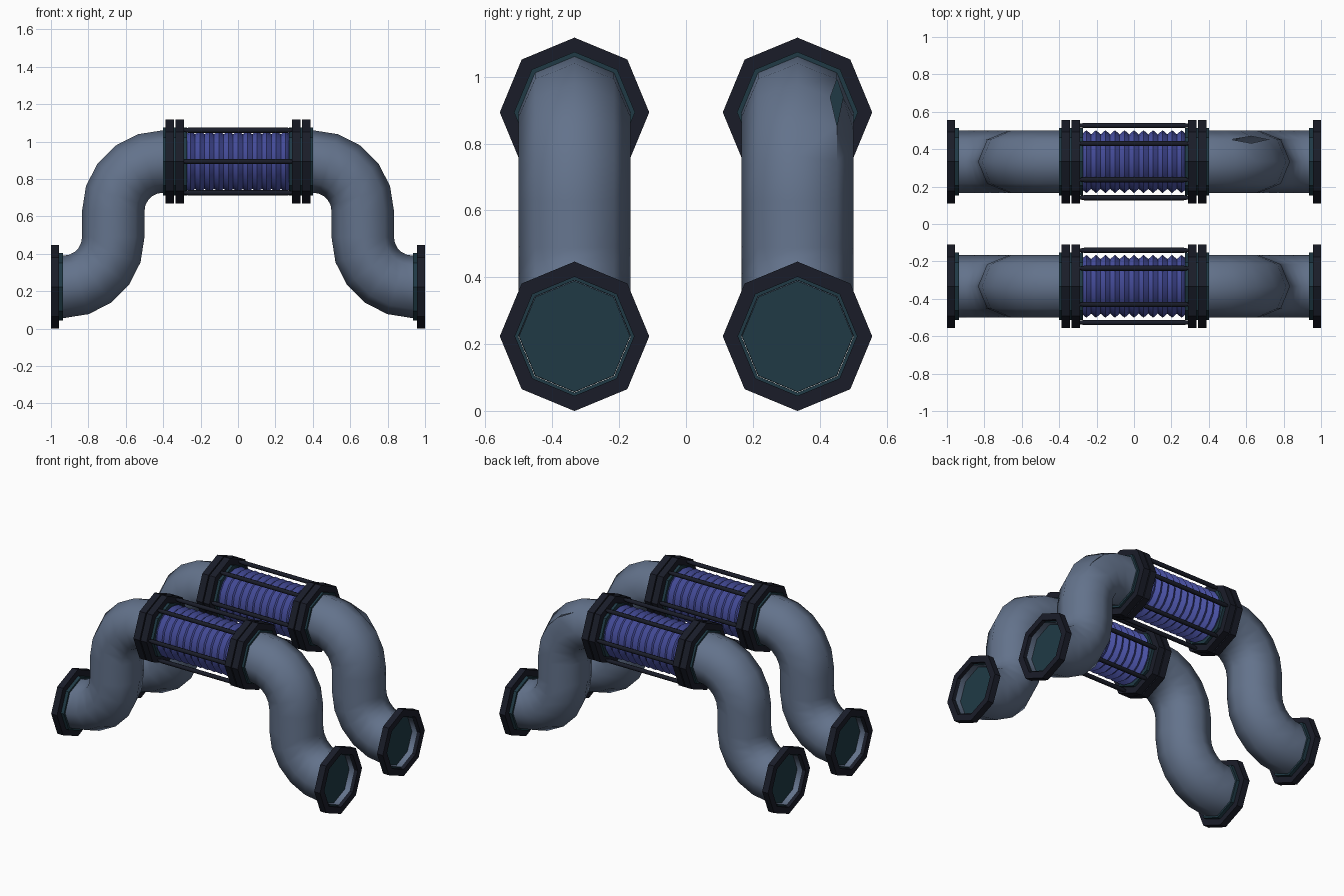
import bpy, bmesh
from math import cos, sin, pi, radians

if "Cube" in bpy.data.objects:
    bpy.data.objects.remove(bpy.data.objects["Cube"])

R_F = 0.2235            # flange radius
Z_LOW, Z_TOP = R_F, 0.8935
R_P = 0.167             # pipe radius
SIDES = 8


def material(name, rgb):
    m = bpy.data.materials.new(name)
    m.diffuse_color = (*rgb, 1)
    m.use_nodes = True
    m.node_tree.nodes["Principled BSDF"].inputs["Base Color"].default_value = m.diffuse_color
    return m


SLATE = material("slate", (0.125, 0.17, 0.26))
DARK = material("dark", (0.010, 0.012, 0.022))
TEAL = material("teal", (0.014, 0.042, 0.06))
PURPLE = material("purple", (0.065, 0.08, 0.36))


def finish(bm, name, mat, smooth=None):
    me = bpy.data.meshes.new(name)
    bm.to_mesh(me)
    bm.free()
    me.materials.append(mat)
    ob = bpy.data.objects.new(name, me)
    bpy.context.collection.objects.link(ob)
    if smooth:
        bpy.ops.object.select_all(action='DESELECT')
        ob.select_set(True)
        bpy.context.view_layer.objects.active = ob
        bpy.ops.object.shade_smooth_by_angle(angle=radians(smooth))
    return ob


def skin(rings, loop=False):
    """Join rings of points with quads."""
    bm = bmesh.new()
    vs = [[bm.verts.new(p) for p in ring] for ring in rings]
    n = len(vs[0])
    for i in range(len(vs) if loop else len(vs) - 1):
        a, b = vs[i], vs[(i + 1) % len(vs)]
        for k in range(n):
            bm.faces.new((a[k], a[(k + 1) % n], b[(k + 1) % n], b[k]))
    bmesh.ops.recalc_face_normals(bm, faces=bm.faces)
    return bm, vs


def lathe(name, profile, y, z, mat, sides=SIDES, loop=False, smooth=None):
    """Turn (x, radius) points about a line along x; first corner points up."""
    rings = [[(x, y + r * sin(2 * pi * k / sides), z + r * cos(2 * pi * k / sides))
              for k in range(sides)] for x, r in profile]
    bm, vs = skin(rings, loop)
    if not loop:
        bm.faces.new(vs[0])
        bm.faces.new(vs[-1])
        bmesh.ops.recalc_face_normals(bm, faces=bm.faces)
    return finish(bm, name, mat, smooth)


def ring(name, x0, x1, r_in, r_out, y, z, mat, s):
    lathe(name, [(s * x0, r_in), (s * x0, r_out), (s * x1, r_out), (s * x1, r_in)],
          y, z, mat, loop=True)


def pipe(name, y, s, torn):
    # centreline stations: x, z, direction angle of the cross-section
    bend = 0.265
    path = [(0.985, Z_LOW, 0)]
    for i in range(6):
        a = radians(18 * i)
        path.append((0.932 - bend * sin(a), Z_LOW + bend - bend * cos(a), a))
    for i in range(6):
        a = radians(18 * i)
        path.append((0.402 + bend * cos(a), Z_TOP - bend + bend * sin(a), pi / 2 - a))
    path.append((0.34, Z_TOP, 0))
    rings = []
    for x, z, a in path:
        rings.append([(s * (x + R_P * cos(t) * sin(a)), y + R_P * sin(t),
                       z + R_P * cos(t) * cos(a))
                      for t in (2 * pi * k / SIDES for k in range(SIDES))])
    bm, vs = skin(rings)
    if torn:
        # open a narrow tear along the outer edge of the upper bend
        column = [vs[i][1] for i in range(8, 12)]
        edges = [bm.edges.get((column[i], column[i + 1])) for i in range(3)]
        spot = column[2].co.copy()
        bmesh.ops.split_edges(bm, edges=edges)
        pair = [v for v in bm.verts if (v.co - spot).length < 1e-5]
        pair.sort(key=lambda v: sum(f.calc_center_median().y for f in v.link_faces)
                  / len(v.link_faces))
        pair[0].co.y -= 0.02
        pair[-1].co.y += 0.018
    finish(bm, name, SLATE, 60)


for tag, y in (("front", -0.3335), ("back", 0.3335)):
    for side, s in (("left", -1), ("right", 1)):
        n = f"{tag}_{side}"
        pipe(n + "_pipe", y, s, tag == "back" and side == "right")
        # open end: flange, collar and recessed plug
        ring(n + "_end_flange", 0.957, 1.0, 0.178, R_F, y, Z_LOW, DARK, s)
        ring(n + "_end_collar", 0.935, 0.975, 0.168, 0.181, y, Z_LOW, TEAL, s)
        lathe(n + "_end_plug", [(s * 0.935, 0.166), (s * 0.945, 0.166)], y, Z_LOW, TEAL)
        # paired flanges beside the bellows
        ring(n + "_outer_flange", 0.342, 0.388, 0.16, R_F, y, Z_TOP, DARK, s)
        ring(n + "_inner_flange", 0.290, 0.335, 0.16, R_F, y, Z_TOP, DARK, s)
        lathe(n + "_flange_collar", [(s * 0.272, 0.181), (s * 0.402, 0.181)], y, Z_TOP, TEAL)
    # ridged bellows
    ridges = 11
    prof = [(-0.28 + 0.56 * i / (2 * ridges), 0.168 if i % 2 else 0.146)
            for i in range(2 * ridges + 1)]
    lathe(tag + "_bellows", prof, y, Z_TOP, PURPLE, sides=16, smooth=50)
    # six tie rods with tapered ends
    for k in range(6):
        a = k * pi / 3
        lathe(f"{tag}_tie_rod_{k + 1}",
              [(-0.295, 0.008), (-0.265, 0.014), (0.265, 0.014), (0.295, 0.008)],
              y + 0.193 * cos(a), Z_TOP + 0.193 * sin(a), DARK, smooth=60)
